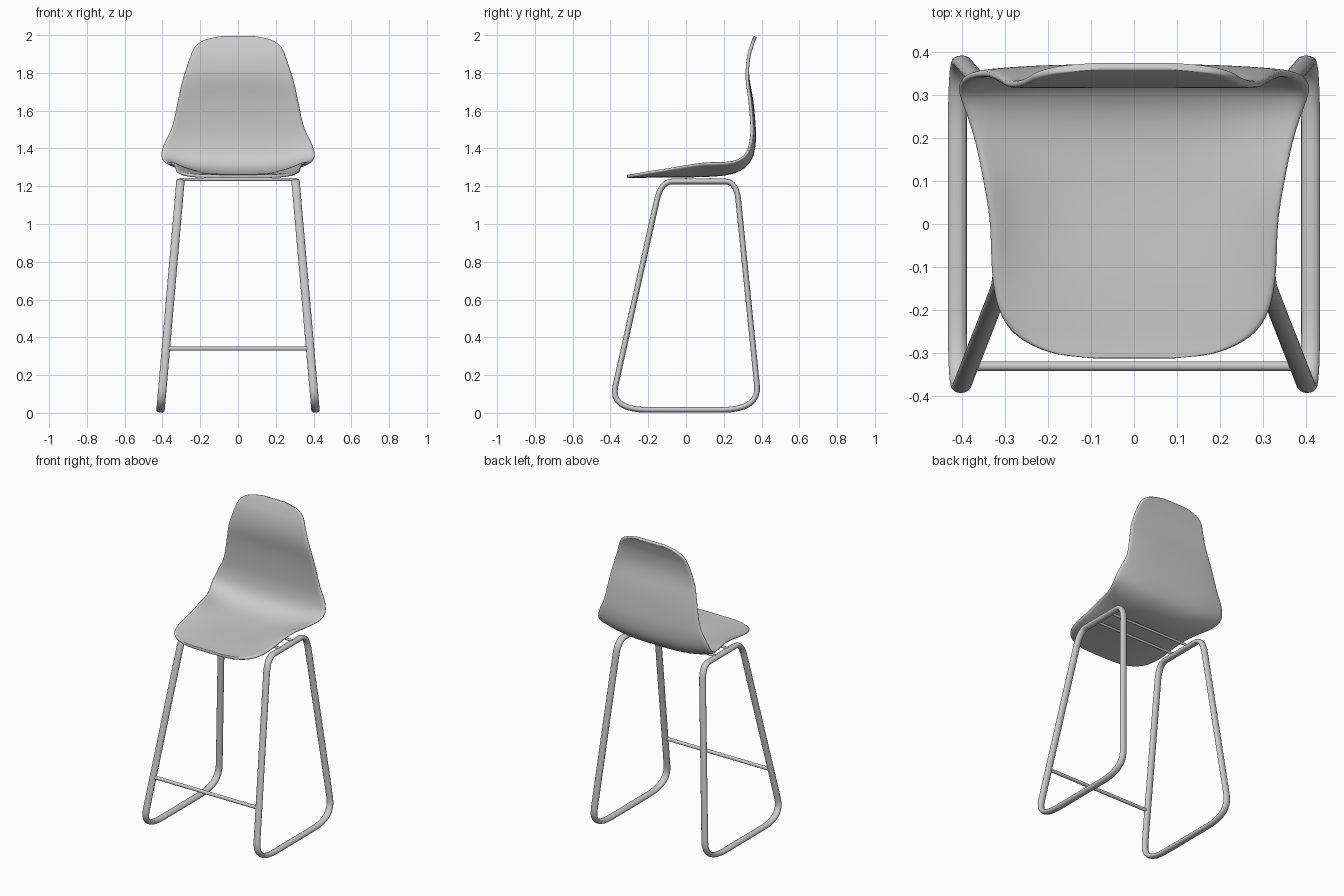
import bpy, bmesh, math
from mathutils import Vector

if "Cube" in bpy.data.objects:
    bpy.data.objects.remove(bpy.data.objects["Cube"])


def finish(name, bm):
    bmesh.ops.recalc_face_normals(bm, faces=bm.faces)
    me = bpy.data.meshes.new(name)
    bm.to_mesh(me)
    bm.free()
    ob = bpy.data.objects.new(name, me)
    bpy.context.collection.objects.link(ob)
    for p in me.polygons:
        p.use_smooth = True
    return ob


def skin(bm, rings, closed_u, closed_v):
    n, m = len(rings), len(rings[0])
    for i in range(n if closed_u else n - 1):
        for j in range(m if closed_v else m - 1):
            a, b = rings[i], rings[(i + 1) % n]
            k = (j + 1) % m
            bm.faces.new((a[j], a[k], b[k], b[j]))


def catmull(pts, steps):
    pts = [Vector(p) for p in pts]
    ext = [2 * pts[0] - pts[1]] + pts + [2 * pts[-1] - pts[-2]]
    out = []
    for i in range(1, len(ext) - 2):
        a, b, c, d = ext[i - 1:i + 3]
        for k in range(steps):
            t = k / steps
            out.append(0.5 * (2 * b + (c - a) * t + (2 * a - 5 * b + 4 * c - d) * t * t
                              + (3 * b - a - 3 * c + d) * t ** 3))
    return out + [pts[-1]]


# Seat shell: stations of (y, z, half width, edge lift) from front lip to top of back
stations = [
    (-.312, 1.252, .09, 0), (-.300, 1.252, .19, .002), (-.262, 1.252, .27, .008),
    (-.205, 1.254, .312, .018), (-.12, 1.256, .33, .03), (0, 1.256, .335, .052),
    (.10, 1.258, .35, .065), (.20, 1.265, .37, .06), (.27, 1.283, .388, .052),
    (.322, 1.318, .403, .042), (.35, 1.37, .407, .028), (.361, 1.44, .385, .018),
    (.36, 1.52, .348, .012), (.348, 1.65, .32, .01), (.33, 1.75, .298, .005),
    (.325, 1.82, .276, 0), (.333, 1.89, .252, 0), (.347, 1.94, .228, 0),
    (.359, 1.975, .175, 0), (.367, 1.993, .08, 0)]
path = catmull(stations, 3)
bm = bmesh.new()
rings = []
for i, p in enumerate(path):
    t = path[min(i + 1, len(path) - 1)] - path[max(i - 1, 0)]
    n = Vector((-t[1], t[0])).normalized()
    ring = []
    for j in range(25):
        u = j / 12 - 1
        lift = p[3] * abs(u) ** 3
        ring.append(bm.verts.new((p[2] * u, p[0] + n.x * lift, p[1] + n.y * lift)))
    rings.append(ring)
skin(bm, rings, False, False)
seat = finish("seat_shell", bm)
sol = seat.modifiers.new("thickness", 'SOLIDIFY')
sol.thickness, sol.offset = .018, 0
sub = seat.modifiers.new("rounding", 'SUBSURF')
sub.levels = sub.render_levels = 1

# Side frame: closed rounded loop of flattened tube, leaning inwards
# corners: (y, z, cut towards previous corner, cut towards next corner)
corners = [(-.402, .016, .13, .2), (.389, .016, .2, .13),
           (.267, 1.225, .1, .06), (-.132, 1.225, .06, .1)]
corners[0] = (-.402, .016, .13, .2)
loop = []
for i, (y, z, d0, d1) in enumerate(corners):
    v = Vector((y, z))
    a = v + (Vector(corners[i - 1][:2]) - v).normalized() * d0
    b = v + (Vector(corners[(i + 1) % 4][:2]) - v).normalized() * d1
    for k in range(9):
        t = k / 8
        loop.append(a * (1 - t) ** 2 + v * 2 * t * (1 - t) + b * t * t)


def frame_x(z):
    return .41 - (z - .016) * .087


pts = [Vector((frame_x(p.y), p.x, p.y)) for p in loop]
plane_n = Vector((1, 0, .087)).normalized()
bm = bmesh.new()
rings = []
for i, p in enumerate(pts):
    t0 = (p - pts[i - 1]).normalized()
    t1 = (pts[(i + 1) % len(pts)] - p).normalized()
    side = plane_n.cross(t0 + t1).normalized()
    rings.append([bm.verts.new(p + plane_n * .022 * math.cos(a) + side * .015 * math.sin(a))
                  for a in (2 * math.pi * k / 16 for k in range(16))])
skin(bm, rings, True, True)
frame = finish("side_frames", bm)
mir = frame.modifiers.new("mirror", 'MIRROR')
mir.use_axis = (True, False, False)


# Round bars running across between the frames
def cross_bar(name, y, z, r):
    bpy.ops.mesh.primitive_cylinder_add(vertices=16, radius=r, depth=2 * frame_x(z),
                                        location=(0, y, z), rotation=(0, math.pi / 2, 0))
    bpy.context.object.name = name
    bpy.ops.object.shade_smooth_by_angle()


cross_bar("foot_rest", -.33, .34, .011)
cross_bar("seat_support_front", 0, 1.236, .008)
cross_bar("seat_support_rear", .13, 1.236, .008)
